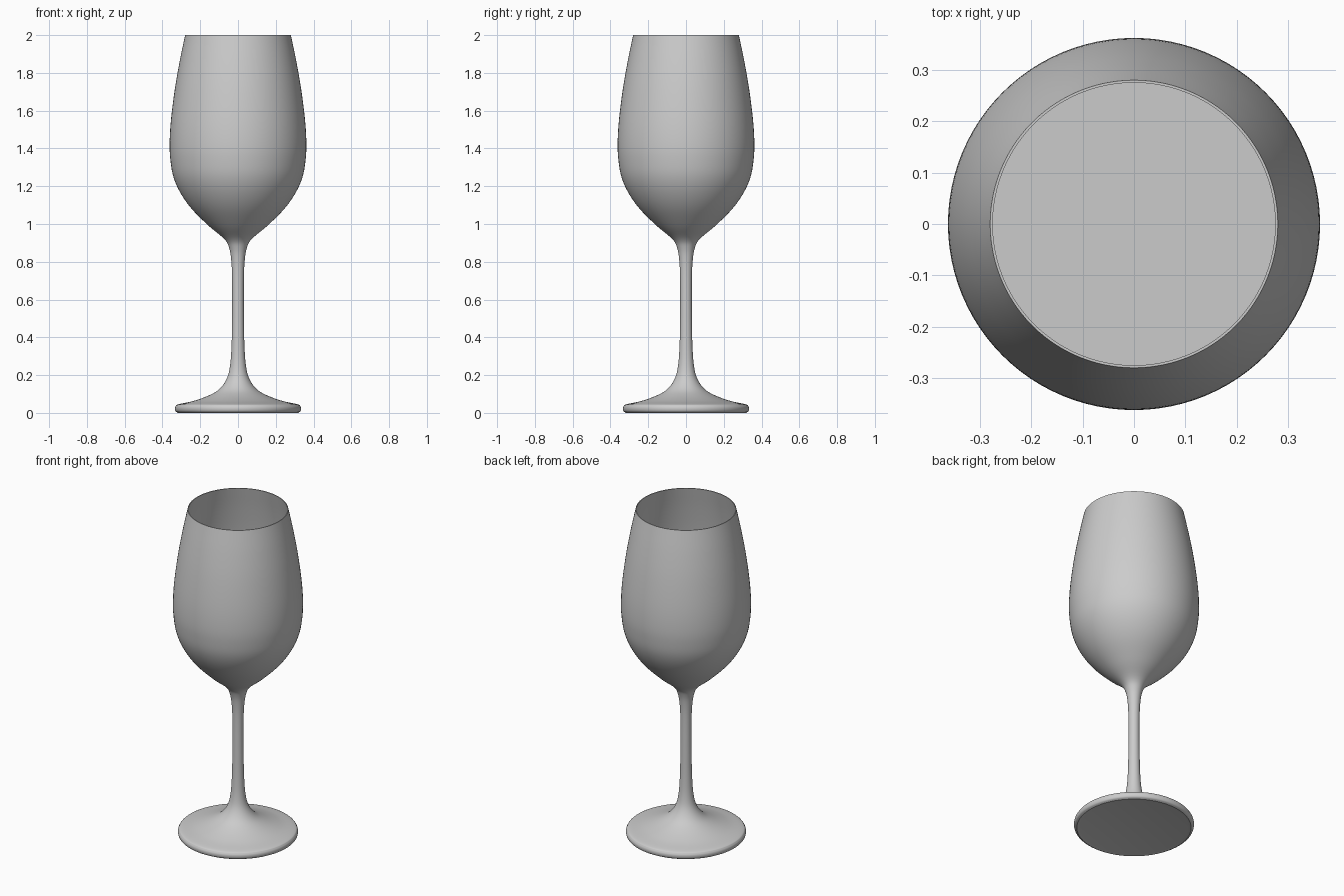
import bpy
import bmesh
import math
from mathutils import Vector

cube = bpy.data.objects.get("Cube")
if cube:
    bpy.data.objects.remove(cube)

SEGMENTS = 96


def make_material(name, color):
    mat = bpy.data.materials.new(name)
    mat.use_nodes = True
    mat.diffuse_color = color
    mat.node_tree.nodes["Principled BSDF"].inputs["Base Color"].default_value = color
    return mat


def smooth_curve(points, steps=5):
    """Catmull-Rom curve through (radius, height) points."""
    p = [Vector(q) for q in points]
    p = [2 * p[0] - p[1]] + p + [2 * p[-1] - p[-2]]
    out = []
    for a, b, c, d in zip(p, p[1:], p[2:], p[3:]):
        for i in range(steps):
            t = i / steps
            out.append(0.5 * (2 * b + (c - a) * t + (2 * a - 5 * b + 4 * c - d) * t * t
                              + (3 * b - a - 3 * c + d) * t ** 3))
    return out + [p[-2]]


def lathe(name, profile, mat):
    """Spin a profile, running from axis to axis, about z."""
    bm = bmesh.new()
    verts = [bm.verts.new((max(r, 0), 0, z)) for r, z in profile]
    edges = [bm.edges.new(pair) for pair in zip(verts, verts[1:])]
    bmesh.ops.spin(bm, geom=verts + edges, axis=(0, 0, 1), cent=(0, 0, 0),
                   angle=math.tau, steps=SEGMENTS, use_merge=True)
    bmesh.ops.remove_doubles(bm, verts=bm.verts, dist=1e-5)
    bmesh.ops.recalc_face_normals(bm, faces=bm.faces)
    mesh = bpy.data.meshes.new(name)
    bm.to_mesh(mesh)
    bm.free()
    mesh.materials.append(mat)
    obj = bpy.data.objects.new(name, mesh)
    bpy.context.collection.objects.link(obj)
    bpy.ops.object.select_all(action="DESELECT")
    obj.select_set(True)
    bpy.context.view_layer.objects.active = obj
    bpy.ops.object.shade_smooth_by_angle(angle=math.radians(40))
    return obj


grey = make_material("glass grey", (0.6, 0.6, 0.6, 1))

# Foot edge, foot top, stem and outer bowl, from the bottom up
foot_edge = [(0.318, 0.0), (0.33, 0.008), (0.334, 0.022), (0.33, 0.036), (0.315, 0.046)]
foot_top = [(0.24, 0.062), (0.16, 0.09), (0.1, 0.125), (0.06, 0.18), (0.042, 0.25)]
stem = [(0.034, 0.36), (0.031, 0.52), (0.031, 0.7), (0.035, 0.8), (0.046, 0.87)]
bowl = [(0.072, 0.92), (0.155, 0.99), (0.245, 1.08), (0.305, 1.165), (0.342, 1.25),
        (0.358, 1.34), (0.362, 1.43), (0.355, 1.55), (0.335, 1.71), (0.309, 1.86), (0.28, 2.0)]
outer = smooth_curve(foot_edge + foot_top + stem + bowl)

# Inner bowl wall, just inside the outer one
inner = [(r - 0.005, z) for r, z in reversed(outer) if z > 0.94]
lathe("wine_glass", [(0, 0.004), (0.3, 0.004)] + outer + inner + [(0, 0.945)], grey)

# Drink filling the lower bowl up to a level surface
LEVEL = 1.36
fill = [(r - 0.006, z) for r, z in outer if 0.96 < z < LEVEL]
lathe("drink", [(0, 0.96)] + fill + [(0.353, LEVEL), (0, LEVEL)], grey)
